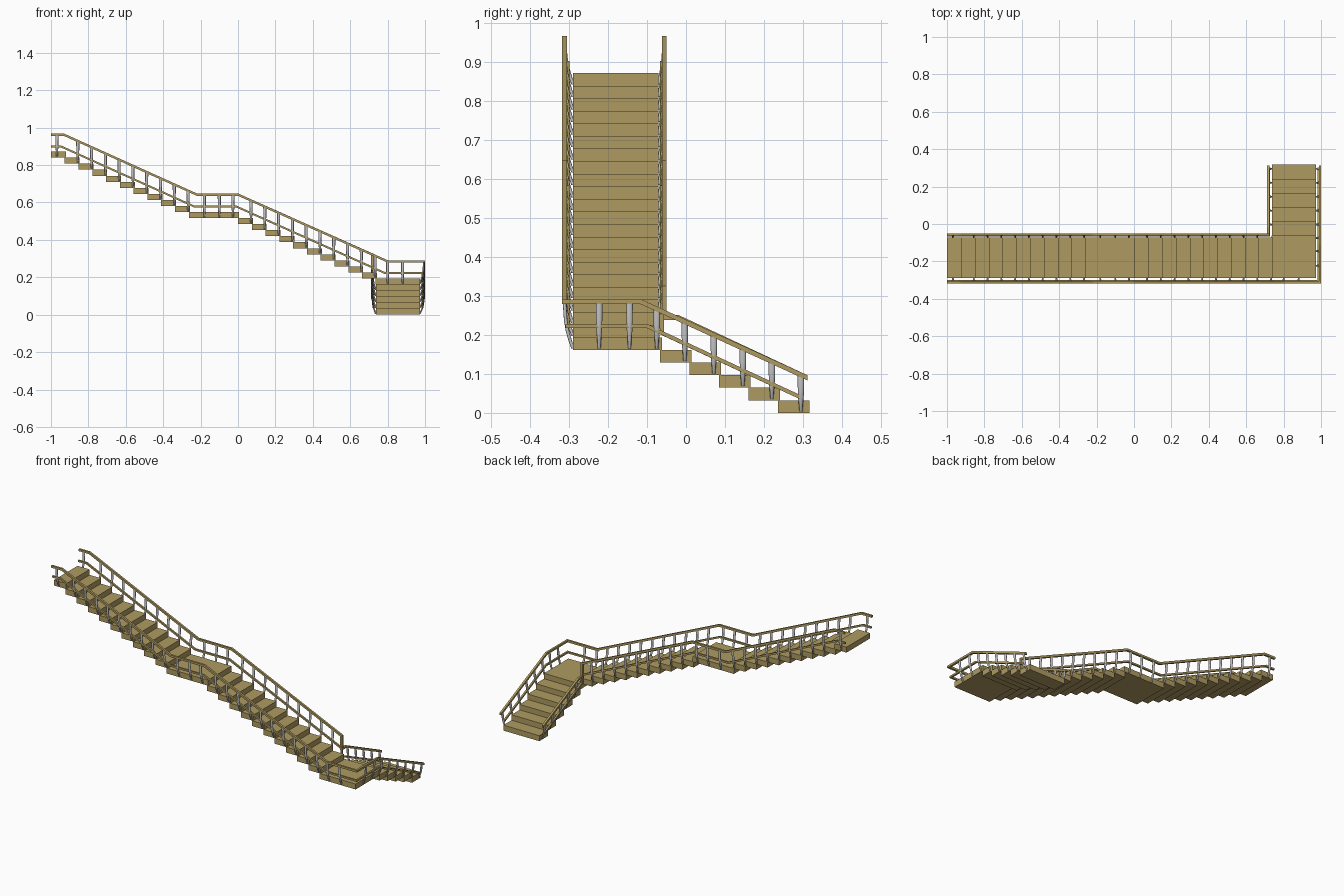
import bpy, bmesh, math
from mathutils import Vector

if "Cube" in bpy.data.objects:
    bpy.data.objects.remove(bpy.data.objects["Cube"])

wood = bpy.data.materials.new("wood")
wood.diffuse_color = (0.43, 0.33, 0.12, 1)
wood.use_nodes = True
wood.node_tree.nodes["Principled BSDF"].inputs["Base Color"].default_value = wood.diffuse_color
RISE, RUN, LAP = 0.0323, 0.0737, 0.006


def finish(name, bm, mat=None, smooth=False):
    bmesh.ops.recalc_face_normals(bm, faces=bm.faces)
    me = bpy.data.meshes.new(name)
    bm.to_mesh(me)
    bm.free()
    ob = bpy.data.objects.new(name, me)
    bpy.context.collection.objects.link(ob)
    if mat:
        me.materials.append(mat)
    for p in me.polygons:
        p.use_smooth = smooth and len(p.vertices) == 4
    return ob


def slab(bm, x0, x1, y0, y1, level):
    vs = bmesh.ops.create_cube(bm, size=1)["verts"]
    for v in vs:
        v.co = Vector((x0 if v.co.x < 0 else x1, y0 if v.co.y < 0 else y1,
                       level * RISE if v.co.z < 0 else (level + 1) * RISE))


def loft(bm, rings):
    rows = [[bm.verts.new(p) for p in r] for r in rings]
    n = len(rows[0])
    for a, b in zip(rows, rows[1:]):
        for i in range(n):
            bm.faces.new((a[i], a[(i + 1) % n], b[(i + 1) % n], b[i]))
    bm.faces.new(rows[0])
    bm.faces.new(rows[-1])


def rail(name, pts, h=0.006):
    # square bar with mitred corners, carried along the path
    pts = [Vector(p) for p in pts]
    dirs = [(b - a).normalized() for a, b in zip(pts, pts[1:])]
    ring = [pts[0] + Vector((0, a * h, b * h)) for a, b in ((-1, -1), (1, -1), (1, 1), (-1, 1))]
    rings = [ring]
    for i, d in enumerate(dirs):
        n = d + dirs[i + 1] if i + 1 < len(dirs) else Vector((d.x, d.y, 0))
        ring = [p + d * ((pts[i + 1] - p).dot(n) / d.dot(n)) for p in ring]
        rings.append(ring)
    bm = bmesh.new()
    loft(bm, rings)
    finish(name, bm, wood)


def height_at(path, axis, v):
    for a, b in zip(path, path[1:]):
        d = b[axis] - a[axis]
        if abs(d) > 1e-4 and 0 <= (v - a[axis]) / d <= 1:
            return a[2] + (b[2] - a[2]) * (v - a[axis]) / d


def post(bm, axis, v, edge, reach, z0, z1):
    # curved tapered baluster: leaves the tread side, then turns upright
    rings = []
    for t, out, w in ((0, 0, .004), (.15, .3, .005), (.35, .62, .007),
                      (.6, .86, .008), (1, 1, .0085)):
        ring = []
        for k in range(8):
            a = k * math.tau / 8
            along, o = v + w * math.cos(a), edge + reach * out + .0045 * math.sin(a)
            ring.append((along, o, z0 + (z1 - z0) * t) if axis == 0 else (o, along, z0 + (z1 - z0) * t))
        rings.append(ring)
    loft(bm, rings)


# treads and landings
Y0, Y1, X0, X1 = -0.29, -0.071, 0.737, 0.972
bm = bmesh.new()
for m in range(5):
    y = 0.317 - 0.0757 * m
    slab(bm, X0, X1, y - 0.081, y, m)
finish("lower_flight_treads", bm, wood)
bm = bmesh.new()
slab(bm, X0 - 0.002, X1, Y0, -0.062, 5)
finish("lower_landing", bm, wood)
bm = bmesh.new()
for j in range(10):
    slab(bm, RUN * j, RUN * (j + 1) + LAP, Y0, Y1, 15 - j)
finish("middle_flight_treads", bm, wood)
bm = bmesh.new()
slab(bm, -1 + RUN * 10, LAP, Y0, Y1, 16)
finish("upper_landing", bm, wood)
bm = bmesh.new()
for k in range(10):
    slab(bm, -1 + RUN * k, -1 + RUN * (k + 1) + LAP, Y0, Y1, 26 - k)
finish("upper_flight_treads", bm, wood)

# rails
def straight(y, low):
    z, s = (-0.063, -0.015) if low else (0, 0)
    return [(-1, y, .962 + z), (-.93 + s, y, .962 + z), (-.22 + s, y, .642 + z), (s * .7, y, .642 + z)]

outer = straight(-.312, False) + [(.8, -.312, .285), (.994, -.312, .285), (.994, -.115, .285), (.994, .312, .09)]
outer_low = straight(-.304, True) + [(.785, -.304, .223), (.987, -.304, .223), (.987, -.1, .223), (.987, .29, .042)]
inner = straight(-.056, False) + [(.718, -.056, .322), (.718, -.056, .245), (.718, -.02, .245), (.718, .312, .09)]
inner_low = straight(-.062, True) + [(.723, -.062, .251), (.723, -.062, .205), (.723, .29, .042)]
rail("outer_handrail", outer)
rail("outer_lower_rail", outer_low, .005)
rail("inner_handrail", inner)
rail("inner_lower_rail", inner_low, .005)

# balusters: (position along the flight, tread level)
xs = [(-.968, 26)] + [(-1 + RUN * (k + 1) - .004, 26 - k) for k in range(1, 10)]
xs += [(-.18, 16), (-.10, 16), (-.027, 16)]
xs += [(RUN * (j + 1) - .004, 15 - j) for j in range(10)]
ys = [(.295 - .0745 * m, m) for m in range(5)]

bm = bmesh.new()
for v, lv in xs + [(.80, 5), (.88, 5)]:
    post(bm, 0, v, Y0, -.022, lv * RISE + .004, height_at(outer, 0, v))
for v, lv in ys + [(-.075, 5), (-.145, 5), (-.223, 5)]:
    post(bm, 1, v, X1, .022, lv * RISE + .004, height_at(outer, 1, v))
finish("outer_balusters", bm, None, True)

bm = bmesh.new()
for v, lv in xs[:-1]:
    post(bm, 0, v, Y1, .015, lv * RISE + .004, height_at(inner, 0, v))
for v, lv in ys:
    post(bm, 1, v, X0, -.019, lv * RISE + .004, height_at(inner, 1, v))
finish("inner_balusters", bm, None, True)
